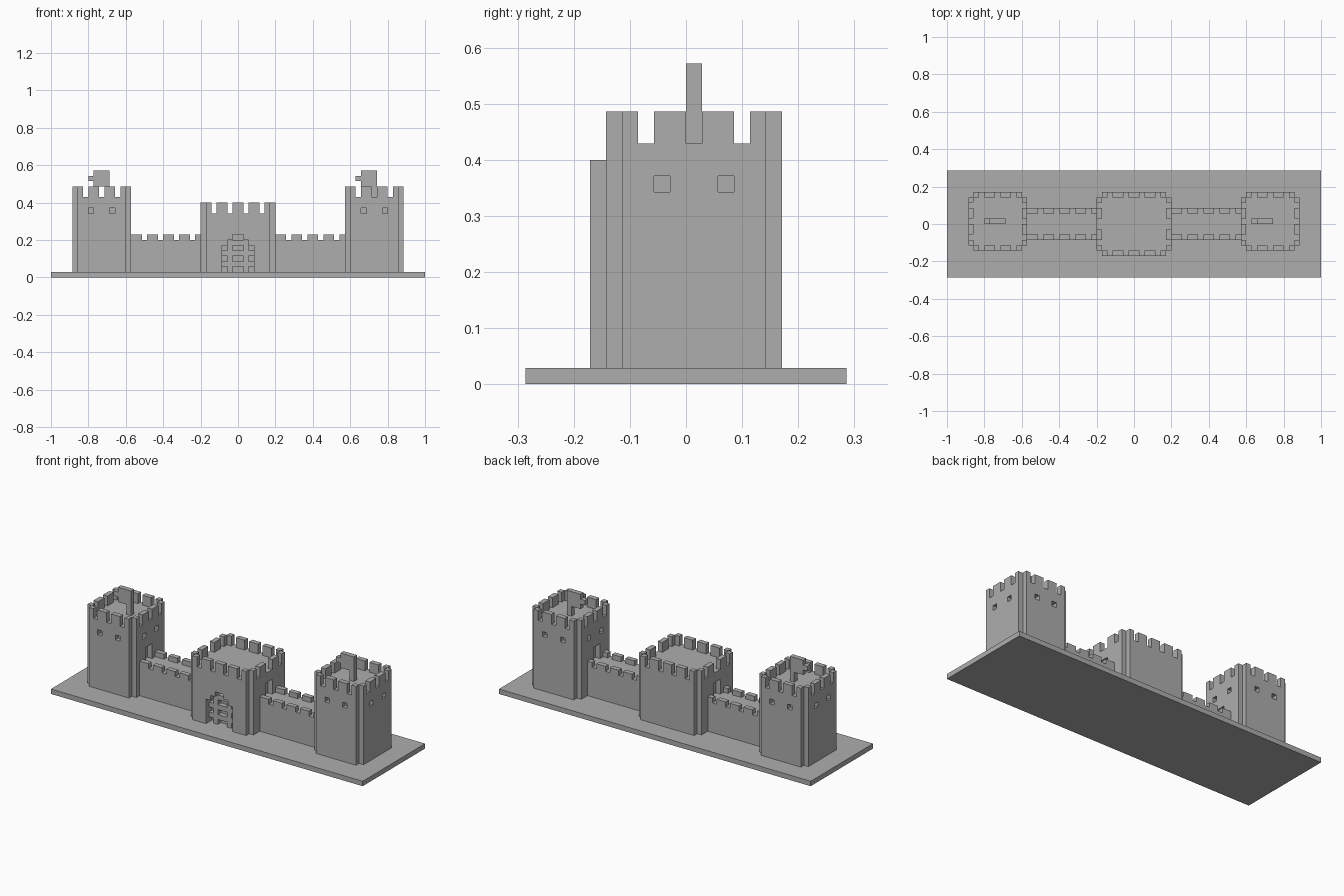
import bpy, bmesh
from mathutils import Vector

U = 1 / 35  # one building block

old = bpy.data.objects.get("Cube")
if old:
    bpy.data.objects.remove(old, do_unlink=True)

stone = bpy.data.materials.new("stone_grey")
stone.use_nodes = True
GREY = (0.42, 0.42, 0.42, 1)
stone.diffuse_color = GREY
stone.node_tree.nodes["Principled BSDF"].inputs["Base Color"].default_value = GREY


def finish(name, bm):
    bmesh.ops.recalc_face_normals(bm, faces=bm.faces[:])
    mesh = bpy.data.meshes.new(name)
    bm.to_mesh(mesh)
    bm.free()
    mesh.materials.append(stone)
    obj = bpy.data.objects.new(name, mesh)
    bpy.context.collection.objects.link(obj)
    return obj


def boxes(name, spans):
    """One object from boxes given as (x0, x1, y0, y1, z0, z1) in blocks."""
    bm = bmesh.new()
    for x0, x1, y0, y1, z0, z1 in spans:
        made = bmesh.ops.create_cube(bm, size=1)["verts"]
        size = Vector((x1 - x0, y1 - y0, z1 - z0))
        mid = Vector((x0 + x1, y0 + y1, z0 + z1)) / 2
        for v in made:
            v.co = (v.co * size + mid) * U
    return finish(name, bm)


def notched_body(name, x0, x1, y0, y1, top):
    """Block extruded from a plan whose corners are cut in by one block."""
    plan = [(x0 + 1, y0), (x1 - 1, y0), (x1 - 1, y0 + 1), (x1, y0 + 1),
            (x1, y1 - 1), (x1 - 1, y1 - 1), (x1 - 1, y1), (x0 + 1, y1),
            (x0 + 1, y1 - 1), (x0, y1 - 1), (x0, y0 + 1), (x0 + 1, y0 + 1)]
    bm = bmesh.new()
    face = bm.faces.new([bm.verts.new((x * U, y * U, U)) for x, y in plan])
    grown = bmesh.ops.extrude_face_region(bm, geom=[face])["geom"]
    verts = [g for g in grown if isinstance(g, bmesh.types.BMVert)]
    bmesh.ops.translate(bm, verts=verts, vec=(0, 0, (top - 1) * U))
    return finish(name, bm)


def carve(obj, name, spans):
    for i, span in enumerate(spans):
        cutter = boxes(f"{name}_{i}", [span])
        cutter.hide_render = True
        cutter.hide_set(True)
        mod = obj.modifiers.new(cutter.name, "BOOLEAN")
        mod.operation = "DIFFERENCE"
        mod.solver = "EXACT"
        mod.object = cutter
    bpy.context.view_layer.objects.active = obj
    for mod in list(obj.modifiers):
        bpy.ops.object.modifier_apply(modifier=mod.name)
    for o in [o for o in bpy.data.objects if o.name.startswith(name)]:
        bpy.data.objects.remove(o, do_unlink=True)


def teeth(a, b):
    """Two-block merlons with one-block gaps, from a to b."""
    return [(s, min(s + 2, b)) for s in range(a, b, 3)]


def battlements(name, x0, x1, y0, y1, z0, z1, side):
    spans = []
    for a, b in teeth(x0, x1):
        a, b = max(a, x0 + 1), min(b, x1 - 1)
        for y in (y0, y1 - 1):
            spans.append((a, b, y, y + 1, z0, z1))
    for a, b in side:
        a, b = max(a, y0 + 1), min(b, y1 - 1)
        for x in (x0, x1 - 1):
            spans.append((x, x + 1, a, b, z0, z1))
    boxes(name, spans)


# Ground slab
boxes("base", [(-35, 35, -10, 10, 0, 1)])

# Corner towers with windows, a door onto the wall, and a flag
for label, x0, pole in (("right", -31, -25), ("left", 20, 25)):
    x1, y0, y1 = x0 + 11, -5, 6
    tower = notched_body(label + "_tower", x0, x1, y0, y1, 15)
    cuts = []
    for off in (3, 7):
        for y in (y0, y1 - 1):
            out = (y - 1, y + 1) if y == y0 else (y, y + 2)
            cuts.append((x0 + off, x0 + off + 1, *out, 12, 13))
        for x in (x0, x1 - 1):
            out = (x - 1, x + 1) if x == x0 else (x, x + 2)
            cuts.append((*out, y0 + off, y0 + off + 1, 12, 13))
    inner = (x1 - 1, x1 + 1) if x0 < 0 else (x0 - 1, x0 + 1)
    cuts.append((*inner, -1, 1, 7, 10))
    carve(tower, label + "_cutter", cuts)
    battlements(label + "_tower_battlements", x0, x1, y0, y1, 15, 17, teeth(y0, y1))
    boxes(label + "_flag", [(pole, pole + 1, 0, 1, 15, 20),
                            (pole - 2, pole, 0, 1, 17, 20),
                            (pole - 3, pole - 2, 0, 1, 18, 19)])

# Gatehouse with stepped arch and wall doors
gatehouse = notched_body("gatehouse", -7, 7, -6, 6, 12)
carve(gatehouse, "gate_cutter", [
    (-3, 3, -7, -4, 1, 6), (-2, 2, -7, -4, 6, 7), (-1, 1, -7, -4, 7, 8),
    (-8, -6, -1, 1, 7, 10), (6, 8, -1, 1, 7, 10)])
battlements("gatehouse_battlements", -7, 7, -6, 6, 12, 14,
            [(-6, -4), (-3, -1), (1, 3), (4, 6)])

# Portcullis: two uprights and the crossbars between them
bars = [(x, x + 1, -5, -4, 1, 7) for x in (-2, 1)]
for z in (2, 4, 6):
    bars.append((-1, 1, -5, -4, z, z + 1))
    if z < 6:
        bars += [(-3, -2, -5, -4, z, z + 1), (2, 3, -5, -4, z, z + 1)]
boxes("portcullis", bars)

# Curtain walls with parapets on both edges
for label, x0 in (("right", -20), ("left", 7)):
    boxes(label + "_wall", [(x0, x0 + 13, -3, 3, 1, 7)])
    boxes(label + "_wall_battlements", [
        (a, b, y, y + 1, 7, 8) for a, b in teeth(x0, x0 + 13) for y in (-3, 2)])
